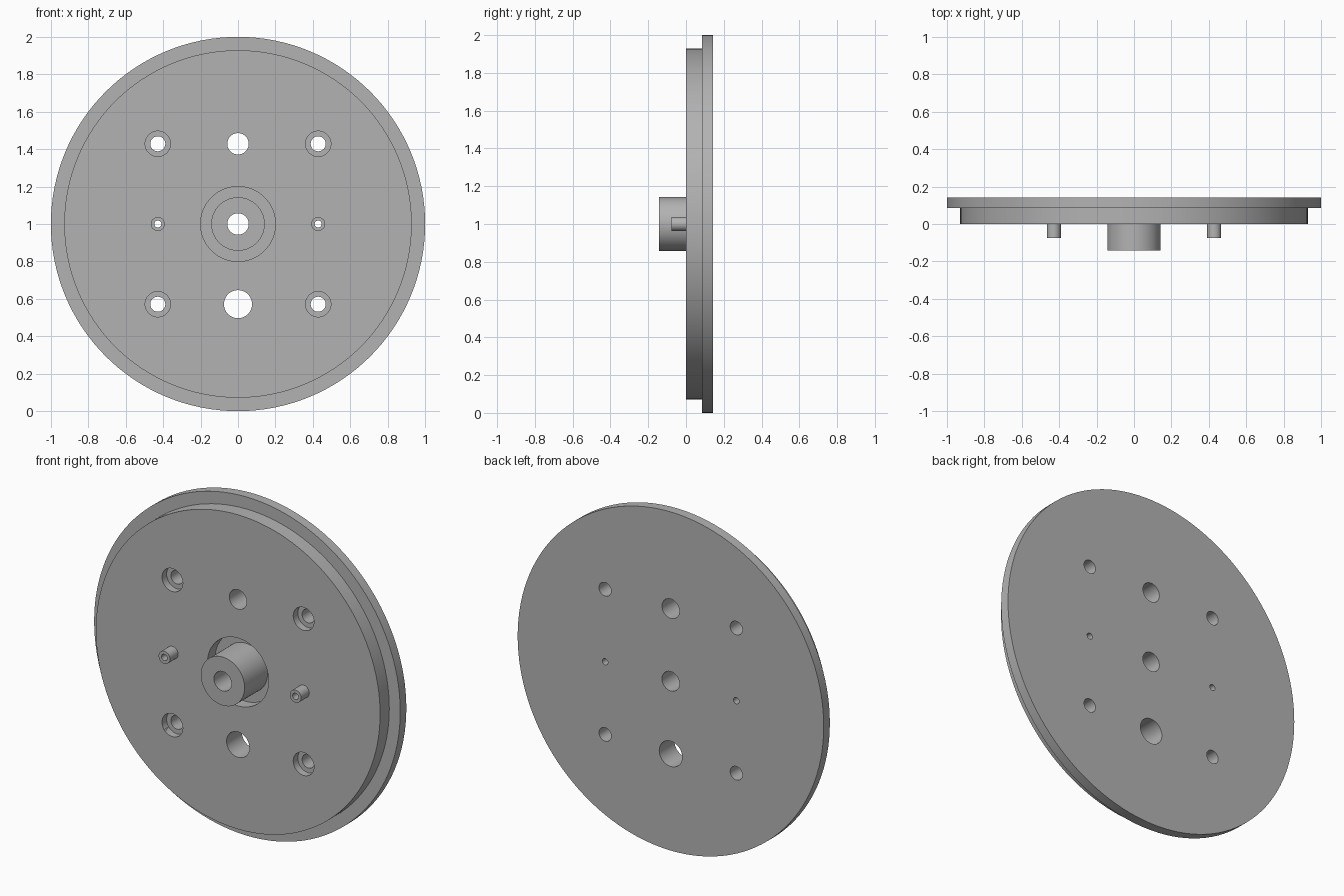
import bpy
import bmesh
from math import radians
from mathutils import Matrix, Vector

cube = bpy.data.objects.get("Cube")
if cube:
    bpy.data.objects.remove(cube, do_unlink=True)

MM = 1 / 70          # the disc is 140 mm across
SPACING = 30         # distance of the hole grid from the axis
BACK = 10            # depth of the back face

grey = bpy.data.materials.new("plain grey")
grey.use_nodes = True
grey.diffuse_color = (0.45, 0.45, 0.45, 1)
grey.node_tree.nodes["Principled BSDF"].inputs["Base Color"].default_value = grey.diffuse_color


def make_object(name, bm):
    bmesh.ops.recalc_face_normals(bm, faces=bm.faces)
    mesh = bpy.data.meshes.new(name)
    bm.to_mesh(mesh)
    bm.free()
    mesh.materials.append(grey)
    obj = bpy.data.objects.new(name, mesh)
    bpy.context.collection.objects.link(obj)
    return obj


def lathe(name, profile, steps):
    """Spin a closed (radius, depth) profile about the y axis, centred at z = 1."""
    bm = bmesh.new()
    verts = [bm.verts.new((r * MM, y * MM, 1)) for r, y in profile]
    edges = [bm.edges.new((a, b)) for a, b in zip(verts, verts[1:] + verts[:1])]
    bmesh.ops.spin(bm, geom=verts + edges, cent=(0, 0, 1), axis=(0, 1, 0),
                   angle=radians(360), steps=steps, use_merge=True)
    bmesh.ops.remove_doubles(bm, verts=bm.verts, dist=1e-5)
    return make_object(name, bm)


def rod(name, x, z, radius, front, back, sides=48):
    """Solid cylinder along y, measured from the disc centre."""
    bm = bmesh.new()
    place = Matrix.Translation(Vector((x, (front + back) / 2, z)) * MM + Vector((0, 0, 1)))
    bmesh.ops.create_cone(bm, cap_ends=True, segments=sides, radius1=radius * MM,
                          radius2=radius * MM, depth=(back - front) * MM,
                          matrix=place @ Matrix.Rotation(radians(90), 4, "X"))
    return make_object(name, bm)


def combine(target, tool, operation):
    mod = target.modifiers.new("combine", "BOOLEAN")
    mod.operation = operation
    mod.solver = "EXACT"
    mod.object = tool
    tool.hide_render = True
    bpy.context.view_layer.objects.active = target
    bpy.ops.object.modifier_apply(modifier=mod.name)
    bpy.data.objects.remove(tool, do_unlink=True)


# Flanged disc with a bored hub standing in a round recess
disc = lathe("flanged_disc", [(4, -10), (10, -10), (10, 5), (14, 5), (14, 0), (65, 0),
                              (65, 6), (70, 6), (70, BACK), (4, BACK)], 128)

# Hollow locating pins on either side
for side in (-1, 1):
    x = side * SPACING
    combine(disc, rod("pin", x, 0, 2.6, -5.3, 2), "UNION")
    combine(disc, rod("pin_bore", x, 0, 1.3, -8, BACK + 2), "DIFFERENCE")
    # Counterbored screw holes above and below
    for z in (-SPACING, SPACING):
        combine(disc, rod("screw_hole", x, z, 2.8, -2, BACK + 2), "DIFFERENCE")
        combine(disc, rod("counterbore", x, z, 4.75, -2, 3), "DIFFERENCE")

# Plain holes on the centre line
for z, radius in ((SPACING, 4), (-SPACING, 5.25)):
    combine(disc, rod("centre_line_hole", 0, z, radius, -2, BACK + 2), "DIFFERENCE")

# Smooth round walls, sharp rims
bpy.ops.object.select_all(action="DESELECT")
disc.select_set(True)
bpy.context.view_layer.objects.active = disc
bpy.ops.object.shade_smooth_by_angle(angle=radians(30))
